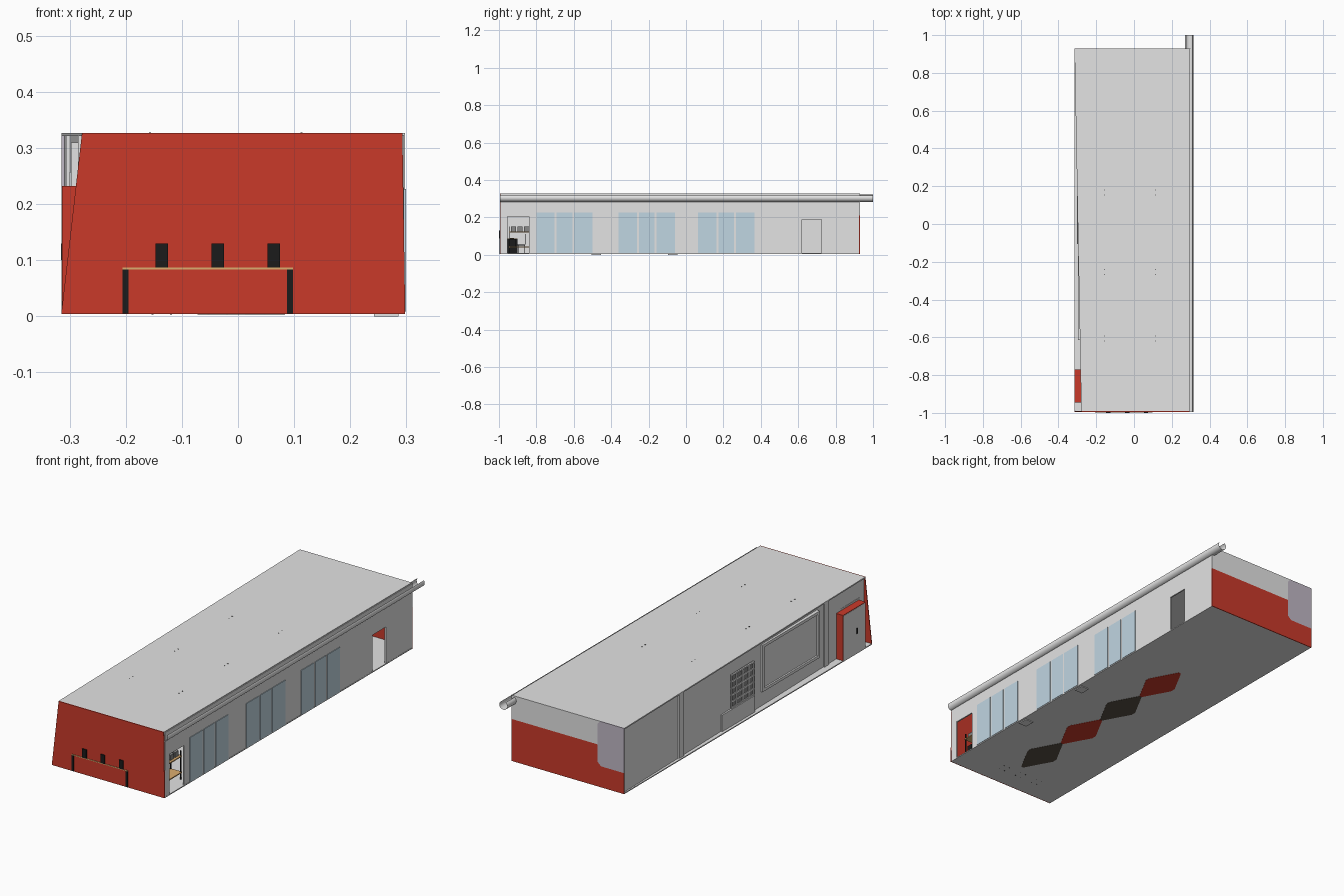
import bpy, bmesh, math
from mathutils import Vector

if "Cube" in bpy.data.objects:
    bpy.data.objects.remove(bpy.data.objects["Cube"])

def mat(name, r, g, b):
    m = bpy.data.materials.new(name)
    m.diffuse_color = (r, g, b, 1)
    m.use_nodes = True
    m.node_tree.nodes["Principled BSDF"].inputs["Base Color"].default_value = m.diffuse_color
    return m

GREY = mat("wall_grey", .77, .77, .77)
RED = mat("brick_red", .59, .042, .023)
GLASS = mat("pale_blue_glass", .53, .67, .76)
LILAC = mat("lilac_grey", .53, .48, .56)
BLACK = mat("black", .011, .011, .011)
TAN = mat("tan_wood", .72, .42, .16)
DARK = mat("dark_brown", .095, .08, .06)
PANE = mat("dark_pane", .25, .25, .25)

def finish(name, bm, *mats):
    bmesh.ops.recalc_face_normals(bm, faces=bm.faces)
    me = bpy.data.meshes.new(name)
    bm.to_mesh(me)
    bm.free()
    for m in mats:
        me.materials.append(m)
    ob = bpy.data.objects.new(name, me)
    bpy.context.collection.objects.link(ob)
    return ob

def prism(name, pts, axis, a, b, m):
    """Extrude a 2D outline along an axis from a to b (outline in the other two axes, in order)."""
    bm = bmesh.new()
    def place(p, t):
        c = list(p)
        c.insert(axis, t)
        return bm.verts.new(c)
    f = bm.faces.new([place(p, a) for p in pts])
    ext = bmesh.ops.extrude_face_region(bm, geom=[f])
    vec = Vector((0, 0, 0))
    vec[axis] = b - a
    bmesh.ops.translate(bm, vec=vec, verts=[v for v in ext["geom"] if isinstance(v, bmesh.types.BMVert)])
    return finish(name, bm, m)

def box(name, x, y, z, m):
    return prism(name, [(x[0], y[0]), (x[1], y[0]), (x[1], y[1]), (x[0], y[1])], 2, z[0], z[1], m)

F, B, L, R, TOP = -.995, .93, -.315, .298, .327
FI, BI = F + .004, B - .004    # inside faces of the end walls

def roof_x(y):
    """Left roof edge runs at a slight slant in plan."""
    return -.279 - .036 * (y - F) / (B - F)

def wall_x(y):
    return roof_x(y) + .006

# floor, roof and slanted left wall
box("floor", (L, R - .001), (FI, BI), (.004, .009), GREY)
prism("roof", [(roof_x(FI), FI), (.293, FI), (.293, BI), (L, BI)], 2, .321, TOP, GREY)
prism("left_wall", [(wall_x(FI), FI), (wall_x(FI) + .005, FI), (wall_x(BI) + .005, BI), (wall_x(BI), BI)],
      2, .006, .323, GREY)

# front wall: red, with leaning edges
prism("front_wall", [(L, .004), (R, .004), (.293, TOP), (-.278, TOP)], 1, F, FI, RED)

# right wall with two door openings
prism("right_wall", [(FI, .008), (-.954, .008), (-.954, .204), (-.84, .204), (-.84, .008),
                     (.62, .008), (.62, .188), (.724, .188), (.724, .008), (BI, .008),
                     (BI, .323), (FI, .323)], 0, .289, .296, GREY)

# back wall: red below, grey above, lilac panel in one corner
c0, c1 = .107, .21
prism("back_wall_red", [(L, .004), (R, .004), (R, c1), (-.17, c1), (-.17, .125), (-.19, c0), (L, c0)],
      1, BI, B, RED)
prism("back_wall_grey", [(-.17, c1), (R, c1), (R, TOP), (-.185, TOP), (-.17, .31)], 1, BI, B, GREY)
prism("back_wall_lilac", [(L, c0), (-.19, c0), (-.17, .125), (-.17, .31), (-.185, TOP), (L, TOP)],
      1, BI, B, LILAC)

# window triples on the right wall
for y0 in (-.80, -.36, .065):
    for a, b in ((0, .098), (.108, .192), (.202, .30)):
        box("window_pane", (.287, .299), (y0 + a, y0 + b), (.009, .227), GLASS)

# open-topped gutter pipe along the roof edge
bm = bmesh.new()
arc = [math.radians(125 + 270 * i / 14) for i in range(15)]
rows = [[bm.verts.new((.2925 + .022 * math.cos(t), y, .304 + .021 * math.sin(t))) for t in arc] for y in (F, 1)]
for i in range(14):
    bm.faces.new((rows[0][i], rows[0][i + 1], rows[1][i + 1], rows[1][i]))
gutter = finish("gutter_pipe", bm, GREY)
for p in gutter.data.polygons:
    p.use_smooth = True

# pilasters on the left wall
for y in (.472, -.685):
    x = wall_x(y)
    box("pilaster", (x - .006, x + .012), (y - .018, y + .018), (.008, .321), GREY)

# framed panels on the left wall
def framed(name, y, z, w, depth, inner):
    x = wall_x(sum(y) / 2)
    box(name + "_panel", (x - .005, x + .009), y, z, inner)
    for yy in ((y[0], y[0] + w), (y[1] - w, y[1])):
        box(name + "_frame_side", (x - depth, x + .005), yy, z, GREY)
    for zz in ((z[0], z[0] + w), (z[1] - w, z[1])):
        box(name + "_frame_rail", (x - depth, x + .005), (y[0] + w, y[1] - w), zz, GREY)

framed("board", (-.614, -.17), (.08, .31), .014, .013, GREY)

# barred window with a low counter below it
wy, wz = (-.105, .075), (.092, .257)
framed("barred_window", wy, wz, .007, .009, PANE)
x = wall_x(0)
for i in range(1, 4):
    y = wy[0] + (wy[1] - wy[0]) * i / 4
    box("window_bar_upright", (x - .008, x), (y - .0035, y + .0035), wz, GREY)
for i in range(1, 5):
    z = wz[0] + (wz[1] - wz[0]) * i / 5
    box("window_bar_level", (x - .008, x), wy, (z - .0035, z + .0035), GREY)
box("low_counter", (x - .010, x + .01), (-.105, .15), (.008, .09), GREY)

# red porch box with grey door and handle
box("porch_box", (-.314, -.276), (-.945, -.77), (.006, .232), RED)
box("porch_inside_face", (-.277, -.268), (-.955, -.76), (.009, .24), GREY)
box("porch_door", (-.315, -.312), (-.942, -.773), (.009, .229), GREY)
box("door_handle", (-.3155, -.313), (-.885, -.875), (.10, .13), BLACK)

# row of diamond rugs, alternating colour
for i in range(4):
    cy = -.67 + .29 * i
    hx, hy, k = .085, .157, .08
    pts = []
    for dx, dy in ((1, 0), (0, 1), (-1, 0), (0, -1)):
        for s in (-1, 1):  # each corner is clipped
            tx, ty = -dy * s, dx * s
            pts.append((.006 + hx * (dx * (1 - k) + tx * k), cy + hy * (dy * (1 - k) + ty * k)))
    prism("rug", pts, 2, .003, .011, RED if i % 2 else DARK)

# foot plates and small side tables by the windows
for y in (-.07, -.48):
    box("foot_plate", (.242, .286), (y - .025, y + .025), (0, .012), GREY)
    box("side_table_post", (.26, .268), (y - .004, y + .004), (.012, .06), BLACK)
    box("side_table_top", (.235, .286), (y - .03, y + .03), (.06, .065), TAN)

# long desk through the front wall, with screens and chairs
box("desk_top", (-.206, .098), (-.9975, -.90), (.083, .087), TAN)
for x in (-.206, .087):
    box("desk_leg", (x, x + .011), (-.997, -.902), (.005, .083), BLACK)
for x in (-.136, -.036, .064):
    box("screen", (x - .011, x + .011), (-1, -.985), (.087, .13), BLACK)
    box("keyboard", (x - .02, x + .02), (-.94, -.92), (.087, .09), BLACK)
    box("chair_seat", (x - .02, x + .02), (-.90, -.86), (.05, .056), BLACK)
    box("chair_back", (x - .02, x + .02), (-.862, -.857), (.056, .11), BLACK)
    for sx in (-.018, .015):
        for y in (-.898, -.863):
            box("chair_leg", (x + sx, x + sx + .003), (y, y + .003), (.003, .05), BLACK)

# shelf unit just inside the first door
for y in (-.945, -.80):
    for x in (.19, .245):
        box("shelf_post", (x, x + .005), (y, y + .005), (.009, .15), BLACK)
for z in (.04, .12):
    box("shelf_board", (.188, .252), (-.947, -.793), (z, z + .005), TAN)
for y in (-.935, -.90, -.865, -.83):
    box("shelf_crate", (.20, .24), (y, y + .027), (.125, .15), PANE)
box("shelf_machine", (.20, .24), (-.94, -.91), (.045, .085), BLACK)

# hanging lamps whose rods just pierce the roof
for x in (-.157, .113):
    for y in (-.606, -.254, .167):
        for s in (-.013, .013):
            box("lamp_rod", (x - .002, x + .002), (y + s - .002, y + s + .002), (.27, .328), BLACK)
        box("lamp_body", (x - .01, x + .01), (y - .05, y + .05), (.262, .27), BLACK)
